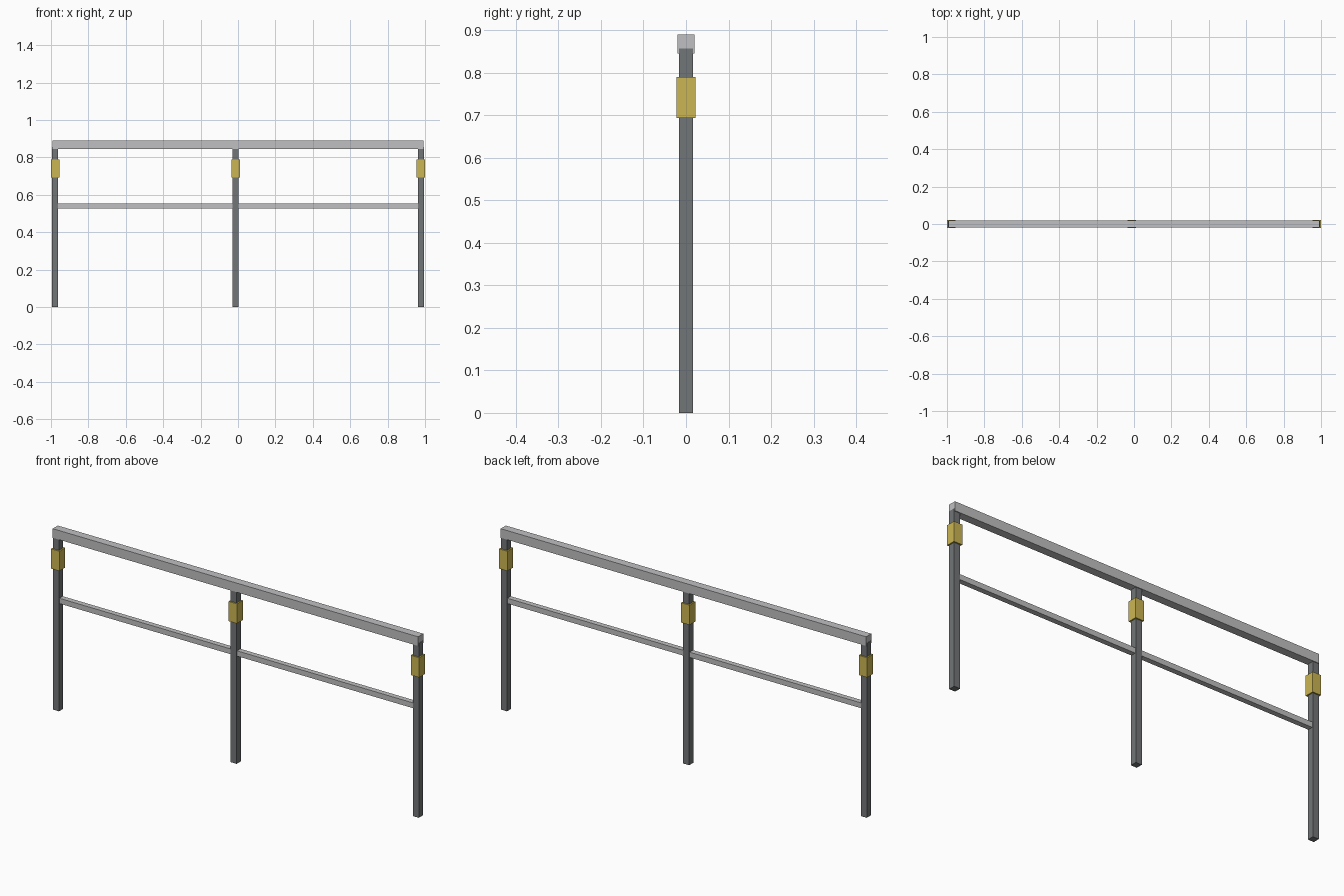
import bpy

cube = bpy.data.objects.get("Cube")
if cube:
    bpy.data.objects.remove(cube, do_unlink=True)


def make_material(name, rgb):
    mat = bpy.data.materials.new(name)
    mat.use_nodes = True
    color = (*rgb, 1.0)
    mat.diffuse_color = color
    mat.node_tree.nodes["Principled BSDF"].inputs["Base Color"].default_value = color
    return mat


def box(name, x, y, z, mat):
    """Box spanning the given (low, high) range on each axis."""
    spans = (x, y, z)
    bpy.ops.mesh.primitive_cube_add(size=1, location=[(a + b) / 2 for a, b in spans])
    obj = bpy.context.object
    obj.name = name
    obj.scale = [b - a for a, b in spans]
    bpy.ops.object.transform_apply(location=False, rotation=False, scale=True)
    obj.data.materials.append(mat)
    return obj


light_steel = make_material("light steel", (0.53, 0.53, 0.54))
dark_steel = make_material("dark steel", (0.17, 0.18, 0.185))
yellow = make_material("safety yellow", (0.60, 0.47, 0.085))

POST = 0.0162      # half width of a post
SLEEVE = 0.0227    # half width of a sleeve
posts = {"left": 0.9773, "middle": -0.0125, "right": -0.9773}

# Upright posts with a yellow sleeve near the top of each
for side, x in posts.items():
    box(f"{side}_post", (x - POST, x + POST), (-POST, POST), (0, 0.857), dark_steel)
    box(f"{side}_sleeve", (x - SLEEVE, x + SLEEVE), (-SLEEVE, SLEEVE),
        (0.693, 0.79), yellow)

# Top handrail, its ends just inside the outer post faces
end = posts["left"] + POST - 0.001
box("top_rail", (-end, end), (-0.02, 0.02), (0.845, 0.89), light_steel)

# Thin lower rail running between the end posts
inner = posts["left"] - POST + 0.002
box("lower_rail", (-inner, inner), (-0.013, 0.013), (0.528, 0.554), light_steel)
